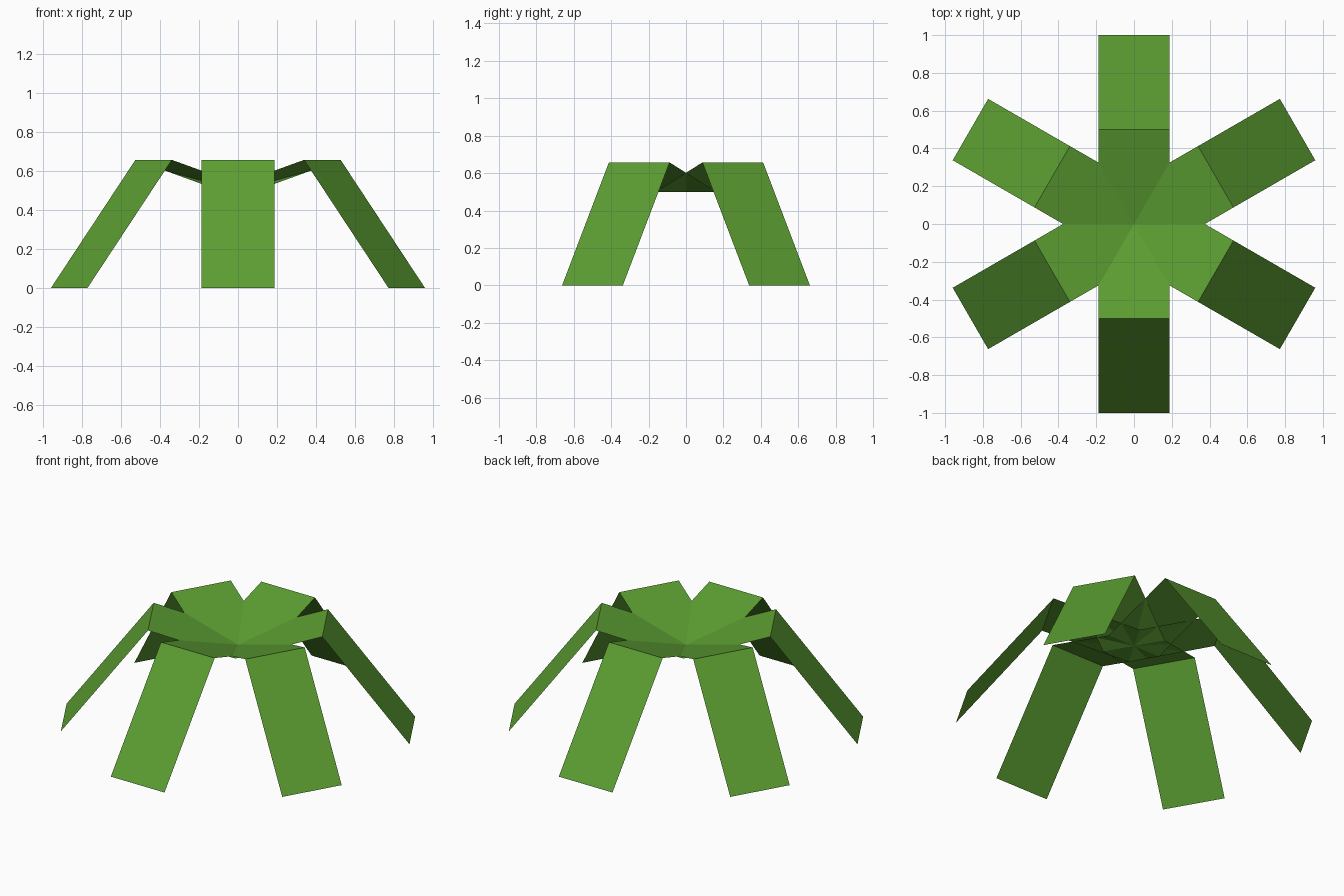
import bpy
import math

cube = bpy.data.objects.get("Cube")
if cube:
    bpy.data.objects.remove(cube, do_unlink=True)

# Leaf colour
green = bpy.data.materials.new("leaf_green")
green.use_nodes = True
green.diffuse_color = (0.107, 0.342, 0.032, 1)
bsdf = next(n for n in green.node_tree.nodes if n.type == 'BSDF_PRINCIPLED')
bsdf.inputs["Base Color"].default_value = green.diffuse_color
bsdf.inputs["Roughness"].default_value = 0.9

# Bent blade: rises from the heart to a crease, then drops to the ground
HALF_WIDTH = 0.1875
PROFILE = [(0, 0.5), (0.5, 0.657), (1, 0)]  # distance from centre, height


def leaf_mesh():
    verts = [(r, side * HALF_WIDTH, z) for r, z in PROFILE for side in (-1, 1)]
    faces = [(i, i + 2, i + 3, i + 1) for i in range(0, len(verts) - 2, 2)]
    mesh = bpy.data.meshes.new("leaf")
    mesh.from_pydata(verts, [], faces)
    mesh.materials.append(green)
    return mesh


# Six leaves around the heart, sharing one mesh
blade = leaf_mesh()
names = ("left_back", "back", "right_back", "right_front", "front", "left_front")
for i, name in enumerate(names):
    leaf = bpy.data.objects.new("leaf_" + name, blade)
    leaf.rotation_euler.z = math.radians(30 + 60 * i)
    bpy.context.collection.objects.link(leaf)
